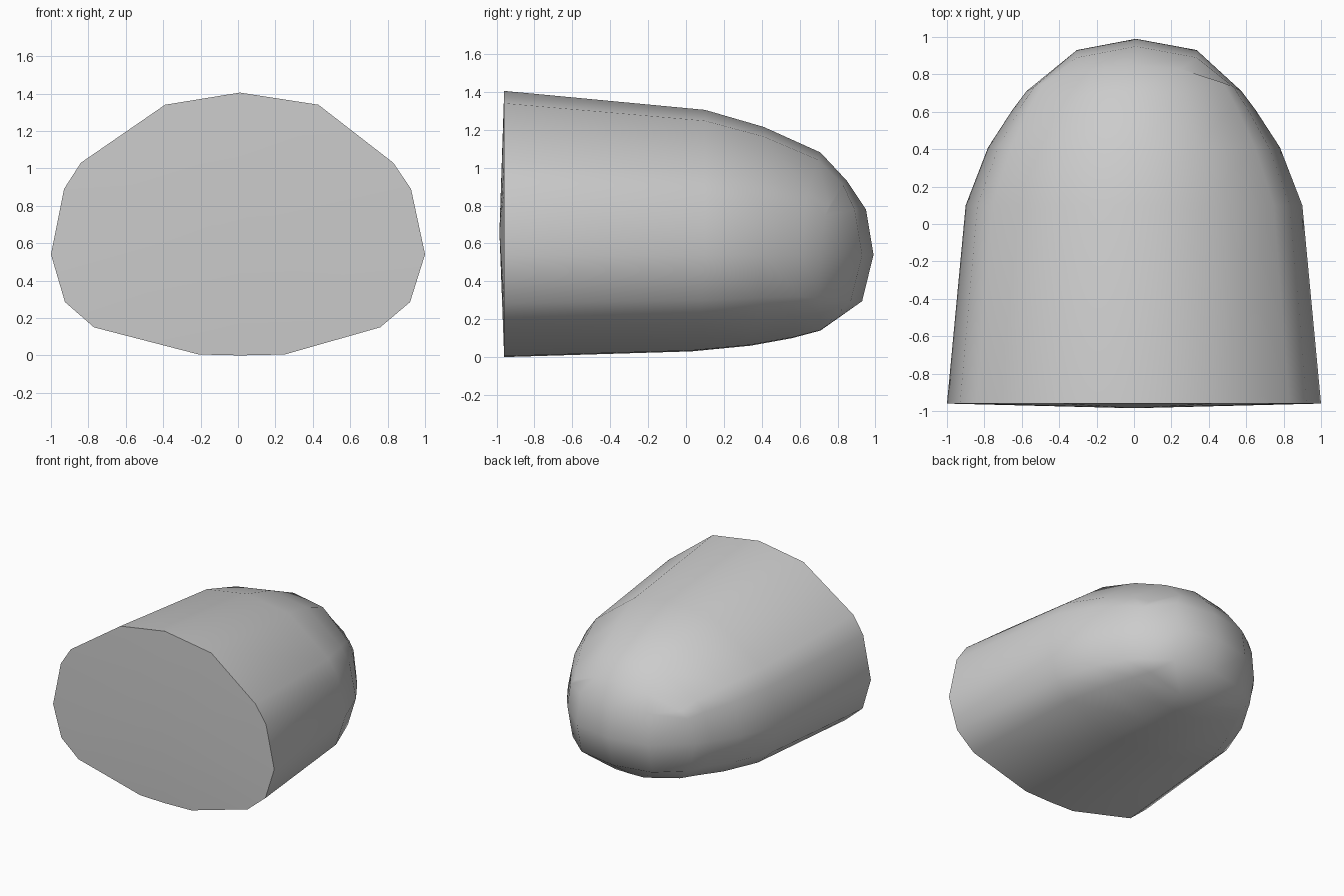
import bpy
import bmesh
import math

cube = bpy.data.objects.get("Cube")
if cube:
    bpy.data.objects.remove(cube, do_unlink=True)

MID = 0.54  # height of the widest line

# Open-end outline (x, z), clockwise from the upper left corner
outline = [(-0.84, 1.03), (-0.39, 1.34), (0.01, 1.405), (0.43, 1.34),
           (0.83, 1.03), (0.925, 0.89), (1, 0.54), (0.92, 0.285),
           (0.76, 0.15), (0.25, 0.005), (0.01, 0), (-0.21, 0.005),
           (-0.77, 0.15), (-0.925, 0.285), (-1, 0.54), (-0.93, 0.89)]

# Rings: y at top, side, bottom; half width; top z; bottom z; height power
rings = [(-0.96, -0.96, -0.96, 1, 1.405, 0, 1),
         (0.1, 0.1, 0.03, 0.9, 1.305, 0.03, 1),
         (0.41, 0.41, 0.34, 0.78, 1.215, 0.06, 1),
         (0.71, 0.61, 0.56, 0.65, 1.08, 0.1, 0.92),
         (0.85, 0.71, 0.71, 0.575, 0.93, 0.14, 0.72)]


def ring_point(x, z, ring):
    y_top, y_side, y_bottom, width, top, bottom, power = ring
    if z >= MID:
        t, y_end, reach = (z - MID) / (1.405 - MID), y_top, top - MID
    else:
        t, y_end, reach = (MID - z) / MID, y_bottom, bottom - MID
    return (x * width, y_side + (y_end - y_side) * t * t, MID + reach * t ** power)


bm = bmesh.new()
loops = [[bm.verts.new(ring_point(x, z, r)) for x, z in outline] for r in rings]
n = len(outline)

# Side walls
for a, b in zip(loops, loops[1:]):
    for i in range(n):
        j = (i + 1) % n
        bm.faces.new((a[i], a[j], b[j], b[i]))

# Rounded end: a grid of quads inside the last ring
last = loops[-1]
grid = [[None] * 5 for _ in range(5)]
for k in range(4):
    grid[0][k] = last[k]
    grid[k][4] = last[4 + k]
    grid[4][4 - k] = last[8 + k]
    grid[4 - k][0] = last[12 + k]
for row, (z, y) in enumerate([(0.78, 0.95), (MID, 0.99), (0.295, 0.93)], 1):
    for col, x in enumerate((-0.305, 0.01, 0.335), 1):
        grid[row][col] = bm.verts.new((x, y - (0.06 if col != 2 else 0), z))
for r in range(4):
    for c in range(4):
        bm.faces.new((grid[r][c], grid[r][c + 1], grid[r + 1][c + 1], grid[r + 1][c]))

# Slightly domed front disc
hub = bm.verts.new((0, -0.985, 0.66))
for i in range(n):
    bm.faces.new((loops[0][i], hub, loops[0][(i + 1) % n]))
bmesh.ops.recalc_face_normals(bm, faces=bm.faces[:])

mesh = bpy.data.meshes.new("rounded_body")
bm.to_mesh(mesh)
bm.free()
body = bpy.data.objects.new("rounded_body", mesh)
bpy.context.collection.objects.link(body)

# Plain grey material
grey = bpy.data.materials.new("plain_grey")
grey.use_nodes = True
colour = (0.6, 0.6, 0.6, 1)
grey.diffuse_color = colour
grey.node_tree.nodes["Principled BSDF"].inputs["Base Color"].default_value = colour
mesh.materials.append(grey)

# Smooth walls, crisp front rim
bpy.context.view_layer.objects.active = body
body.select_set(True)
bpy.ops.object.shade_smooth_by_angle(angle=math.radians(60))
